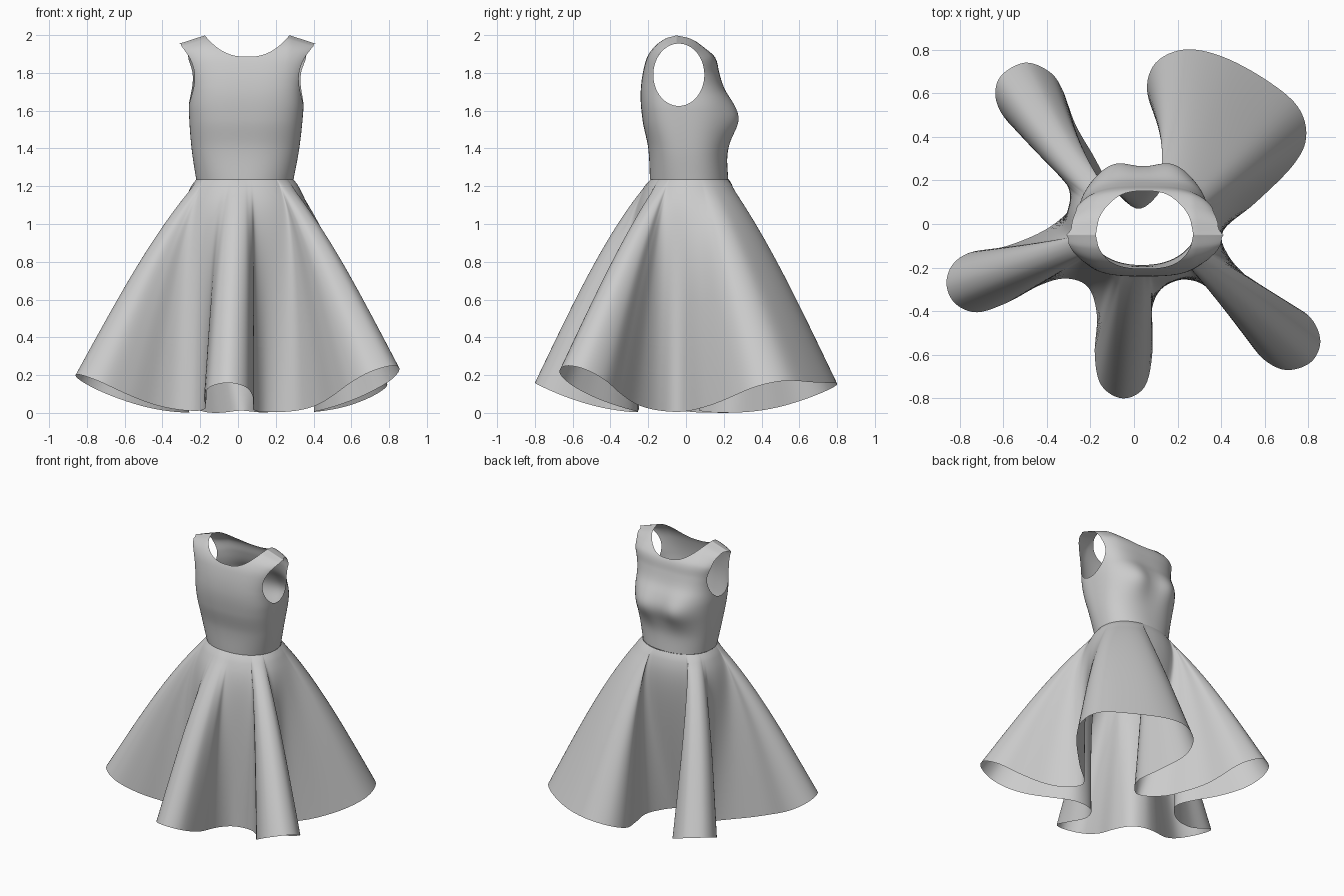
import bpy, bmesh, math
from mathutils import Vector

if "Cube" in bpy.data.objects:
    bpy.data.objects.remove(bpy.data.objects["Cube"])

fabric = bpy.data.materials.new("grey_fabric")
fabric.diffuse_color = (0.6, 0.6, 0.6, 1)
fabric.use_nodes = True
fabric.node_tree.nodes["Principled BSDF"].inputs["Base Color"].default_value = fabric.diffuse_color


def catmull(p0, p1, p2, p3, t):
    return 0.5 * (2 * p1 + (p2 - p0) * t + (2 * p0 - 5 * p1 + 4 * p2 - p3) * t * t
                  + (3 * p1 - p0 - 3 * p2 + p3) * t ** 3)


def curve(keys, z):
    """Smooth value at height z through (height, value) keys."""
    z = min(max(z, keys[0][0]), keys[-1][0])
    i = max(k for k in range(len(keys) - 1) if keys[k][0] <= z)
    (za, a), (zb, b) = keys[i], keys[i + 1]

    def slope(k):
        lo, hi = keys[max(k - 1, 0)], keys[min(k + 1, len(keys) - 1)]
        return (hi[1] - lo[1]) / (hi[0] - lo[0])
    h = zb - za
    t = (z - za) / h
    return ((2 * t**3 - 3 * t**2 + 1) * a + (t**3 - 2 * t**2 + t) * h * slope(i)
            + (3 * t**2 - 2 * t**3) * b + (t**3 - t**2) * h * slope(i + 1))


def cut_openings(bm, inside):
    """Trim the sheet exactly along the border of the inside() region."""
    state = {v: inside(v.co) for v in bm.verts}
    border = []
    for e in [e for e in bm.edges if state[e.verts[0]] != state[e.verts[1]]]:
        keep, drop = sorted(e.verts, key=lambda v: state[v])
        lo, hi = 0.0, 1.0
        for _ in range(14):
            m = (lo + hi) / 2
            lo, hi = (lo, m) if inside(keep.co.lerp(drop.co, m)) else (m, hi)
        border.append(bmesh.utils.edge_split(e, keep, lo)[1])
    bmesh.ops.connect_verts(bm, verts=border)
    bmesh.ops.delete(bm, geom=[v for v, s in state.items() if s], context='VERTS')
    bmesh.ops.remove_doubles(bm, verts=bm.verts, dist=0.0008)


def tube(name, rings, inside=None):
    """Skin a stack of closed rings into an open, smooth sheet."""
    bm = bmesh.new()
    rows = [[bm.verts.new(p) for p in r] for r in rings]
    n = len(rows[0])
    for lo, hi in zip(rows, rows[1:]):
        for i in range(n):
            j = (i + 1) % n
            bm.faces.new((lo[i], lo[j], hi[j], hi[i]))
    if inside:
        cut_openings(bm, inside)
    for f in bm.faces:
        f.smooth = True
    me = bpy.data.meshes.new(name)
    bm.to_mesh(me)
    bm.free()
    me.materials.append(fabric)
    ob = bpy.data.objects.new(name, me)
    bpy.context.collection.objects.link(ob)
    return ob


def oval(c, s, n):
    p = 2 / n
    return math.copysign(abs(c) ** p, c), math.copysign(abs(s) ** p, s)


# ---- Bodice: torso sections with arm and neck openings ----
WIDTH = [(1.22, .255), (1.4, .285), (1.6, .303), (1.75, .305), (1.9, .345), (2.0, .40)]
FRONT = [(1.22, .225), (1.35, .217), (1.45, .222), (1.57, .228), (1.65, .22), (1.72, .197),
         (1.8, .176), (1.88, .155), (1.93, .105), (1.98, .03), (2.0, -.05)]
BACK = [(1.22, -.19), (1.4, -.2), (1.55, -.23), (1.7, -.24), (1.85, -.217), (1.93, -.178),
        (1.98, -.115), (2.0, -.05)]
MIDDLE = [(1.22, .02), (1.5, -.02), (1.7, -.04), (2.0, -.05)]


def torso(a, z):
    c, s = oval(math.cos(a), math.sin(a), 2.2 + 0.9 * min(1, (z - 1.22) / 0.5))
    cx = 0.036 + 0.014 * (z - 1.22) / 0.78
    y0 = curve(MIDDLE, z)
    x = cx + curve(WIDTH, z) * c
    y = y0 + (curve(FRONT if s > 0 else BACK, z) - y0) * abs(s)
    if s > 0:  # bust
        for side in (-1, 1):
            d2 = ((x - cx - side * .135) / .11) ** 2 + ((z - 1.555) / .1) ** 2
            y += 0.058 * s * math.exp(-d2 / 1.3)
    # shoulders slope down towards the arm
    drop = 0.05 * max(0, abs(x - cx) - .22) / .155 * max(0, (z - 1.6) / .4)
    return Vector((x, y, z - drop))


def opening(p):
    dx = abs(p.x - .048)
    arm = dx > .18 and ((p.y + .038) / .135) ** 2 + ((p.z - 1.79) / .165) ** 2 < 1
    neck = dx < .225 and p.z > 1.885 + .115 * (dx / .225) ** 2.4
    return arm or neck


COLS, ROWS = 200, 70
angles = [2 * math.pi * (i + .5) / COLS for i in range(COLS)]
angles = [a - .35 * math.sin(2 * a) for a in angles]
tube("bodice", [[torso(a, 1.235 + .765 * (1 - (1 - r / ROWS) ** 1.6)) for a in angles]
                for r in range(ROWS + 1)], opening)

# ---- Skirt: five deep folds between the waist and a wavy hem ----
HEM = [(-.05, -.8), (.05, -.745), (.085, -.58), (.08, -.4), (.13, -.29), (.22, -.255), (.32, -.28),
       (.42, -.38), (.52, -.53), (.6, -.625), (.7, -.67), (.81, -.635), (.855, -.54), (.81, -.43),
       (.69, -.35), (.53, -.25), (.43, -.14), (.41, -.03), (.56, .1), (.73, .27), (.79, .4),
       (.75, .54), (.6, .665), (.4, .77), (.23, .8), (.1, .74), (.06, .61), (.12, .42), (.155, .22),
       (.03, .07), (-.1, .17), (-.19, .32), (-.27, .46), (-.33, .62), (-.39, .7), (-.5, .74),
       (-.61, .68), (-.635, .58), (-.58, .47), (-.44, .35), (-.31, .24), (-.26, .12), (-.38, -.01),
       (-.58, -.1), (-.75, -.13), (-.835, -.19), (-.86, -.28), (-.82, -.365), (-.72, -.405),
       (-.58, -.36), (-.43, -.28), (-.31, -.25), (-.21, -.29), (-.17, -.42), (-.18, -.6), (-.15, -.74)]
pts = [Vector(p) for p in HEM]
N, SUB = len(pts), 6
hem = [catmull(pts[i - 1], pts[i], pts[(i + 1) % N], pts[(i + 2) % N], k / SUB)
       for i in range(N) for k in range(SUB)]
M = len(hem)
CENTRE = Vector((.036, .02))

# share the waist out mostly by direction, so folds taper to narrow ribs
length = [(hem[(i + 1) % M] - hem[i]).length for i in range(M)]
total = sum(length)
steps = []
for i in range(M):
    turn = math.atan2(*(hem[(i + 1) % M] - CENTRE).yx) - math.atan2(*(hem[i] - CENTRE).yx)
    turn = (turn + math.pi) % (2 * math.pi) - math.pi
    arc = 2 * math.pi * length[i] / total
    steps.append(max(.3 * arc + .7 * turn, .12 * arc))
scale = 2 * math.pi / sum(steps)
waist, a = [], math.atan2(*(hem[0] - CENTRE).yx)
for step in steps:
    c, s = oval(math.cos(a), math.sin(a), 2.2)
    waist.append(Vector((CENTRE.x + .258 * c, CENTRE.y + .208 * s)))
    a += step * scale


def skirt_ring(t):
    ring = []
    for w, h in zip(waist, hem):
        d = (h - w).length
        fall = 1.228 - .42 * d * d
        out = (w - CENTRE).normalized()
        # cloth flares off the waist before the valleys drop inwards
        valley = max(0, 1 - d / .5)
        bulge = 0.05 * math.sin(math.pi * t ** 0.65) + .03 * valley * t / .14 * math.exp(1 - t / .14)
        p = w.lerp(h, t) + out * bulge
        ring.append(Vector((p.x, p.y, 1.235 - .01 * min(1, t * 20) - (fall - .003) * t)))
    return ring


# main panel, band and hem strip meet at the two sewn lines
for name, t0, t1, rows in (("skirt_panel", 0, .72, 40), ("skirt_band", .72, .84, 6),
                           ("skirt_hem", .84, 1, 8)):
    tube(name, [skirt_ring(t1 + (t0 - t1) * r / rows) for r in range(rows + 1)])
